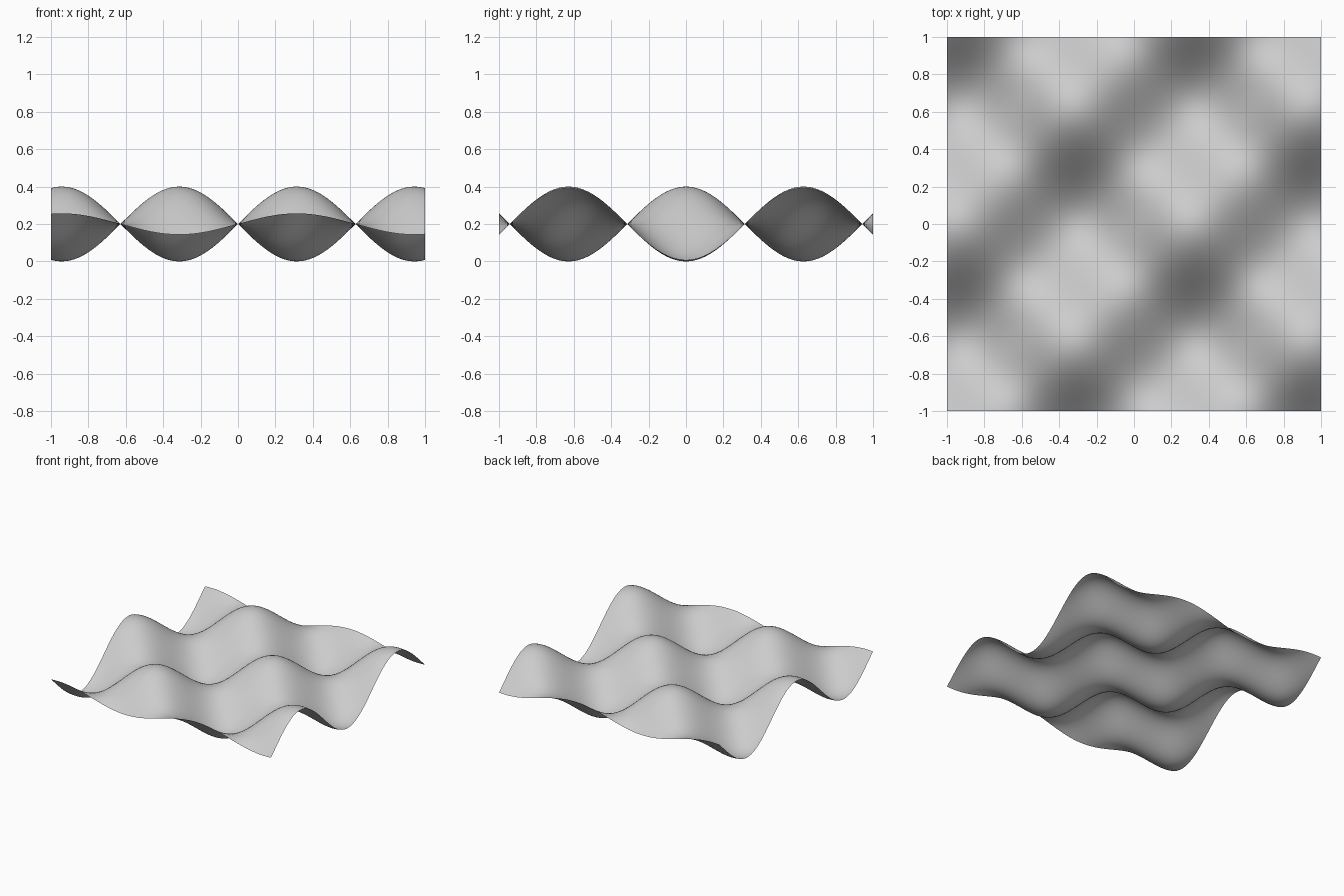
import bpy
import bmesh
from math import sin, cos

cube = bpy.data.objects.get("Cube")
if cube:
    bpy.data.objects.remove(cube, do_unlink=True)

SEGMENTS = 100
AMPLITUDE = 0.2
FREQUENCY = 5.0

# Plain grey material
grey = bpy.data.materials.new("light grey")
grey.use_nodes = True
colour = (0.6, 0.6, 0.6, 1.0)
grey.diffuse_color = colour
grey.node_tree.nodes["Principled BSDF"].inputs["Base Color"].default_value = colour

# Square sheet displaced by crossed sine and cosine waves
bm = bmesh.new()
bmesh.ops.create_grid(bm, x_segments=SEGMENTS, y_segments=SEGMENTS, size=1.0)
for v in bm.verts:
    v.co.z = AMPLITUDE * (1 + sin(FREQUENCY * v.co.x) * cos(FREQUENCY * v.co.y))
for face in bm.faces:
    face.smooth = True
mesh = bpy.data.meshes.new("wavy_sheet")
bm.to_mesh(mesh)
bm.free()
mesh.materials.append(grey)

sheet = bpy.data.objects.new("wavy_sheet", mesh)
bpy.context.collection.objects.link(sheet)
